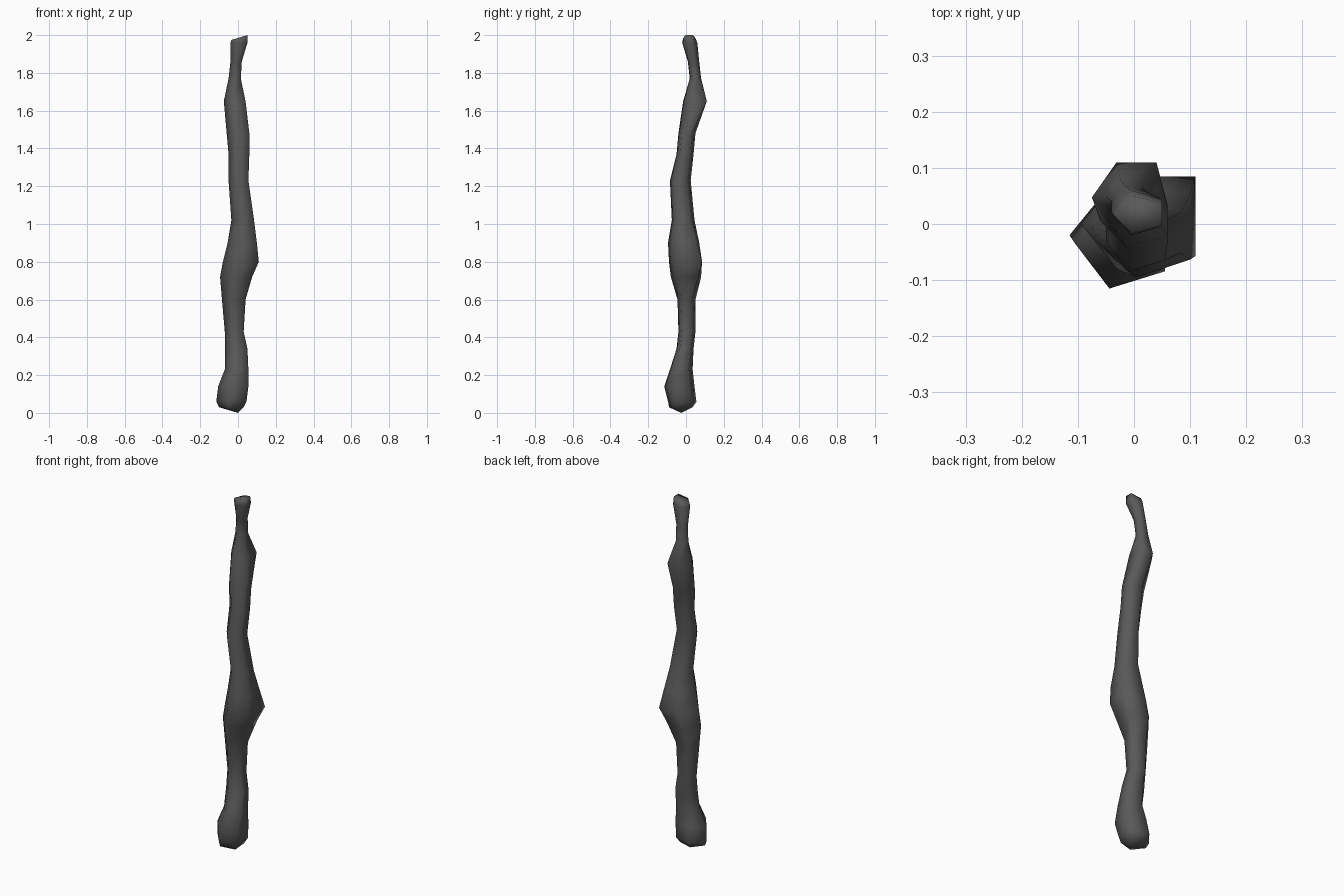
import bpy
import bmesh
from math import cos, sin, radians

default_cube = bpy.data.objects.get("Cube")
if default_cube:
    bpy.data.objects.remove(default_cube, do_unlink=True)

SIDES = 5
PHASE = radians(36)

# Cross-sections up the stick: height, left, right, front, back,
# and how far the back right corner is knotted outwards
SECTIONS = [
    (0.03, -0.10, 0.03, -0.09, 0.035, 0),
    (0.06, -0.115, 0.045, -0.095, 0.055, 0),
    (0.14, -0.105, 0.055, -0.115, 0.045, 0),
    (0.23, -0.07, 0.055, -0.085, 0.035, 0),
    (0.34, -0.07, 0.05, -0.05, 0.04, 0),
    (0.43, -0.07, 0.03, -0.04, 0.05, 0),
    (0.6, -0.085, 0.04, -0.045, 0.05, 0),
    (0.72, -0.095, 0.075, -0.08, 0.08, 0.5),
    (0.8, -0.08, 0.11, -0.09, 0.085, 1),
    (0.9, -0.055, 0.10, -0.095, 0.07, 0.5),
    (1.02, -0.035, 0.085, -0.075, 0.045, 0),
    (1.23, -0.05, 0.055, -0.085, 0.025, 0),
    (1.37, -0.05, 0.06, -0.05, 0.04, 0),
    (1.48, -0.06, 0.06, -0.04, 0.05, 0),
    (1.65, -0.075, 0.04, -0.015, 0.11, 1),
    (1.77, -0.05, 0.015, 0.02, 0.08, 0),
    (1.86, -0.04, 0.02, 0.01, 0.07, 0),
    (1.96, -0.04, 0.05, -0.02, 0.06, 0),
    (1.985, -0.035, 0.05, -0.015, 0.05, 0),
]


def make_material(name, colour):
    mat = bpy.data.materials.new(name)
    mat.use_nodes = True
    mat.diffuse_color = colour
    shader = next(n for n in mat.node_tree.nodes if n.type == "BSDF_PRINCIPLED")
    shader.inputs["Base Color"].default_value = colour
    shader.inputs["Roughness"].default_value = 0.9
    return mat


def unit_pentagon():
    """Pentagon corners fitted to a square from zero to one."""
    angles = [PHASE + radians(360) * i / SIDES for i in range(SIDES)]
    xs = [cos(a) for a in angles]
    ys = [sin(a) for a in angles]

    def fit(values):
        low, high = min(values), max(values)
        return [(v - low) / (high - low) for v in values]

    return list(zip(fit(xs), fit(ys)))


def add_ring(bm, section):
    z, left, right, front, back, knot = section
    ring = []
    for i, (u, v) in enumerate(unit_pentagon()):
        if i == 0:
            v += (1 - v) * knot
        x = left + (right - left) * u
        y = front + (back - front) * v
        ring.append(bm.verts.new((x, y, z)))
    return ring


def bridge(bm, lower, upper):
    for i in range(SIDES):
        j = (i + 1) % SIDES
        bm.faces.new((lower[i], lower[j], upper[j], upper[i]))


# Knobbly stick body
bm = bmesh.new()
rings = [add_ring(bm, section) for section in SECTIONS]
for lower, upper in zip(rings, rings[1:]):
    bridge(bm, lower, upper)

# Slanted cut at the top
for vert in rings[-1]:
    vert.co.z += 0.3 * (vert.co.x - 0.05) + 0.015
bm.faces.new(rings[-1])

# Blunt point at the foot
foot = bm.verts.new((0, -0.025, 0))
for i in range(SIDES):
    bm.faces.new((rings[0][(i + 1) % SIDES], rings[0][i], foot))

bmesh.ops.recalc_face_normals(bm, faces=bm.faces)
for face in bm.faces:
    face.smooth = True

mesh = bpy.data.meshes.new("stick")
bm.to_mesh(mesh)
bm.free()
mesh.materials.append(make_material("charcoal_grey", (0.1, 0.1, 0.1, 1)))
stick = bpy.data.objects.new("stick", mesh)
bpy.context.collection.objects.link(stick)
